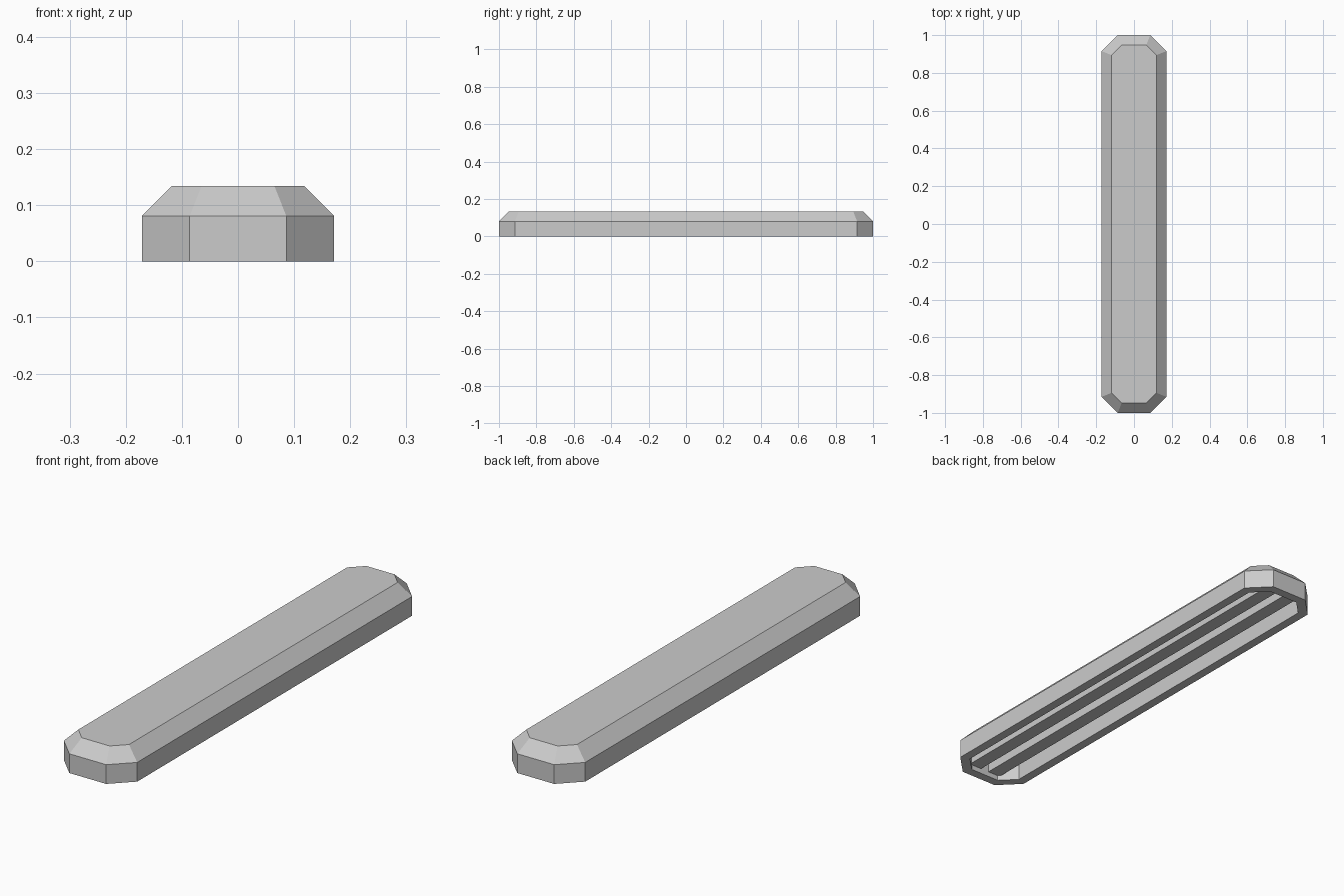
import bpy, bmesh

if "Cube" in bpy.data.objects:
    bpy.data.objects.remove(bpy.data.objects["Cube"])


def octagon(bm, hw, hl, c, z):
    """Ring of a long rectangle with 45 degree cut corners."""
    pts = [(hw, -hl + c), (hw, hl - c), (hw - c, hl), (-hw + c, hl),
           (-hw, hl - c), (-hw, -hl + c), (-hw + c, -hl), (hw - c, -hl)]
    return [bm.verts.new((x, y, z)) for x, y in pts]


def finish(bm, name):
    bmesh.ops.recalc_face_normals(bm, faces=bm.faces)
    mesh = bpy.data.meshes.new(name)
    bm.to_mesh(mesh)
    bm.free()
    obj = bpy.data.objects.new(name, mesh)
    bpy.context.collection.objects.link(obj)
    return obj


# Hollow cover: rings run from the top face, over the outside, up into the cavity
bm = bmesh.new()
rings = [octagon(bm, *r) for r in [
    (0.118, 0.947, 0.053, 0.134),   # top face
    (0.171, 1.0, 0.085, 0.081),     # bevel edge
    (0.171, 1.0, 0.085, 0.0),       # outer foot
    (0.132, 0.961, 0.062, 0.0),     # inner foot
    (0.132, 0.961, 0.062, 0.081),   # cavity ceiling
]]
bm.faces.new(rings[0])
for a, b in zip(rings, rings[1:]):
    for i in range(8):
        j = (i + 1) % 8
        bm.faces.new((a[i], a[j], b[j], b[i]))
bm.faces.new(rings[-1])
finish(bm, "cover_shell")

# Two lengthwise ribs under the cover, joined into the end walls
for side, label in ((1, "right"), (-1, "left")):
    bm = bmesh.new()
    z0, z1 = 0.022, 0.083
    bmesh.ops.create_cube(bm, size=1)
    bmesh.ops.scale(bm, vec=(0.06, 1.924, z1 - z0), verts=bm.verts)
    bmesh.ops.translate(bm, vec=(side * 0.05, 0, (z0 + z1) / 2), verts=bm.verts)
    finish(bm, "rib_" + label)
